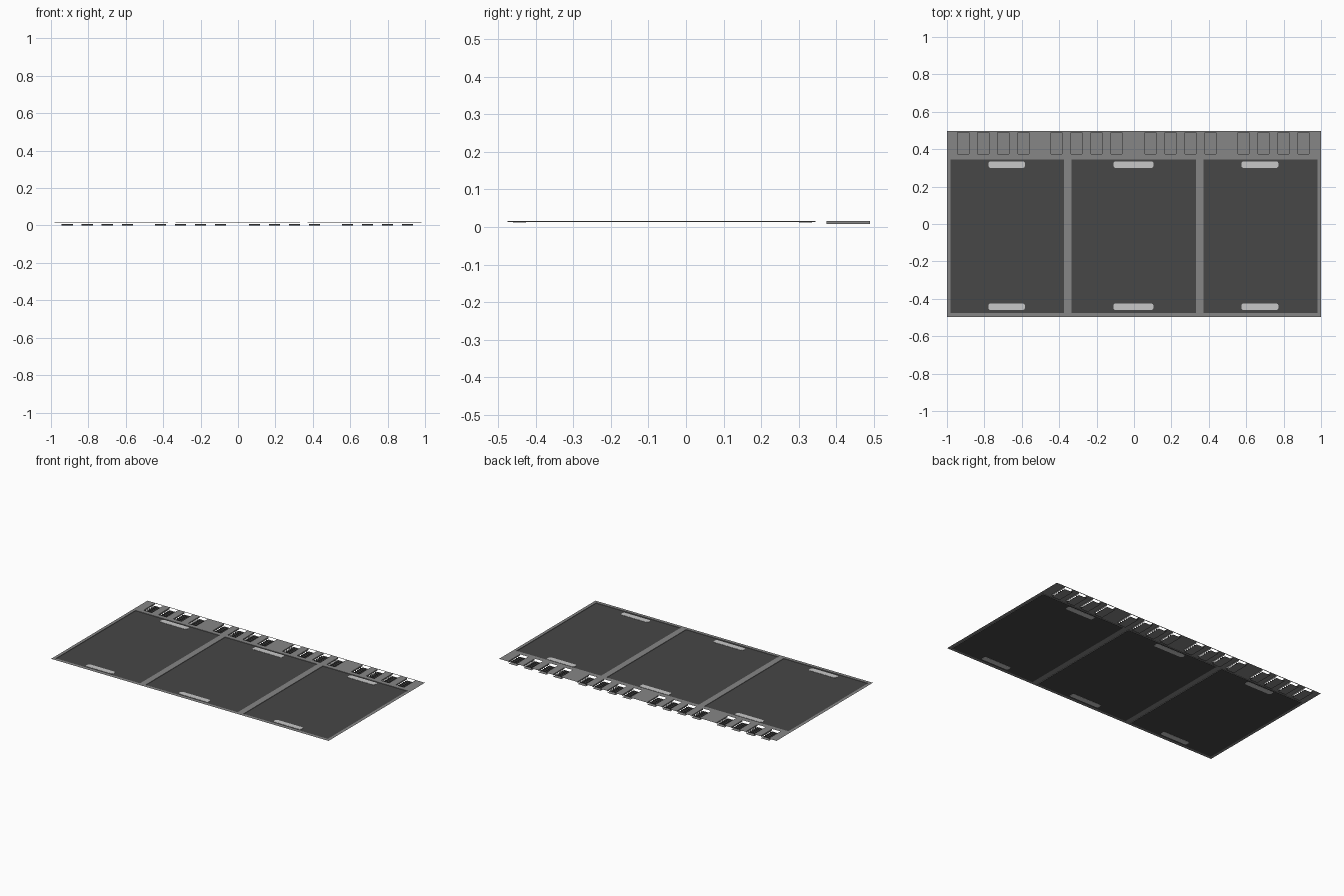
import bpy, bmesh, math

if "Cube" in bpy.data.objects:
    bpy.data.objects.remove(bpy.data.objects["Cube"])

W, D = 1.0, 0.496          # half size of the sheet
ZT, ZP, ZW = 0.016, 0.013, 0.0075   # sheet, panel and vent wall levels


def mat(name, v):
    m = bpy.data.materials.new(name)
    m.diffuse_color = (v, v, v, 1)
    m.use_nodes = True
    m.node_tree.nodes["Principled BSDF"].inputs["Base Color"].default_value = m.diffuse_color
    return m


GREY = mat("frame grey", 0.24)
DARK = mat("panel dark grey", 0.063)
LIGHT = mat("handle light grey", 0.58)


def make(name, quads, material):
    bm = bmesh.new()
    for q in quads:
        bm.faces.new([bm.verts.new(p) for p in q])
    bmesh.ops.remove_doubles(bm, verts=bm.verts, dist=1e-5)
    me = bpy.data.meshes.new(name)
    bm.to_mesh(me)
    bm.free()
    me.materials.append(material)
    ob = bpy.data.objects.new(name, me)
    bpy.context.collection.objects.link(ob)
    return ob


def flat(x0, x1, y0, y1, z):
    return [(x0, y0, z), (x1, y0, z), (x1, y1, z), (x0, y1, z)]


def wall_x(x, y0, y1, z0, z1, inward):
    q = [(x, y0, z0), (x, y1, z0), (x, y1, z1), (x, y0, z1)]
    return q if inward > 0 else q[::-1]


def wall_y(y, x0, x1, z0, z1, inward):
    q = [(x0, y, z0), (x1, y, z0), (x1, y, z1), (x0, y, z1)]
    return q if inward < 0 else q[::-1]


panels = [(-0.98, -0.373), (-0.334, 0.331), (0.371, 0.98)]
PY0, PY1 = -0.475, 0.345
VY0, VY1 = 0.374, 0.490
vents = [(c + i * 0.107 - 0.0295, c + i * 0.107 + 0.0295)
         for c in (-0.913, -0.414, 0.087, 0.585) for i in range(4)]


# Frame sheet with openings, plus the short recess walls
def strip(spans, y0, y1):
    edges = [-W] + [v for s in spans for v in s] + [W]
    return [flat(a, b, y0, y1, ZT) for a, b in zip(edges[::2], edges[1::2])]


frame = [flat(-W, W, -D, PY0, ZT), flat(-W, W, PY1, VY0, ZT),
         flat(-W, W, VY1, D, ZT)]
frame += strip(panels, PY0, PY1) + strip(vents, VY0, VY1)
for a, b in panels:
    frame += [wall_x(a, PY0, PY1, ZP, ZT, 1), wall_x(b, PY0, PY1, ZP, ZT, -1),
              wall_y(PY0, a, b, ZP, ZT, 1), wall_y(PY1, a, b, ZP, ZT, -1)]
make("frame_sheet", frame, GREY)

# Recessed dark panels
for i, (a, b) in enumerate(panels):
    make(f"panel_{i + 1}", [flat(a, b, PY0, PY1, ZP)], DARK)

# Vents: side cheeks, a floor open at both ends, dark cross slats
cheeks, floors, slats = [], [], []
for a, b in vents:
    cheeks += [wall_x(a, VY0, VY1, ZW, ZT, 1), wall_x(b, VY0, VY1, ZW, ZT, -1)]
    floors.append(flat(a, b, VY0, VY1, 0))
    for k in range(5):
        slats.append(wall_y(0.396 + k * 0.0173, a, b, 0, 0.008, -1))
make("vent_cheeks", cheeks, GREY)
make("vent_floors", floors, GREY)
make("vent_slats", slats, DARK)


# Handles: thin plates with rounded corners, set through the panels
def handle(name, x0, x1, y0, y1, z0, z1, r=0.012, n=4):
    bm = bmesh.new()
    ring = []
    for k, (cx, cy) in enumerate([(x1 - r, y1 - r), (x0 + r, y1 - r),
                                  (x0 + r, y0 + r), (x1 - r, y0 + r)]):
        for j in range(n + 1):
            t = math.pi / 2 * (k + j / n)
            ring.append(bm.verts.new((cx + r * math.cos(t), cy + r * math.sin(t), z0)))
    f = bm.faces.new(ring)
    ext = bmesh.ops.extrude_face_region(bm, geom=[f], use_keep_orig=True)
    for v in ext["geom"]:
        if isinstance(v, bmesh.types.BMVert):
            v.co.z = z1
    bmesh.ops.recalc_face_normals(bm, faces=bm.faces)
    me = bpy.data.meshes.new(name)
    bm.to_mesh(me)
    bm.free()
    me.materials.append(LIGHT)
    bpy.context.collection.objects.link(bpy.data.objects.new(name, me))


for i, (a, b) in enumerate([(-0.778, -0.583), (-0.11, 0.104), (0.574, 0.772)]):
    handle(f"rear_handle_{i + 1}", a, b, 0.300, 0.335, 0.0122, 0.0145)
    handle(f"front_handle_{i + 1}", a, b, -0.460, -0.425, 0.0122, 0.0145)
